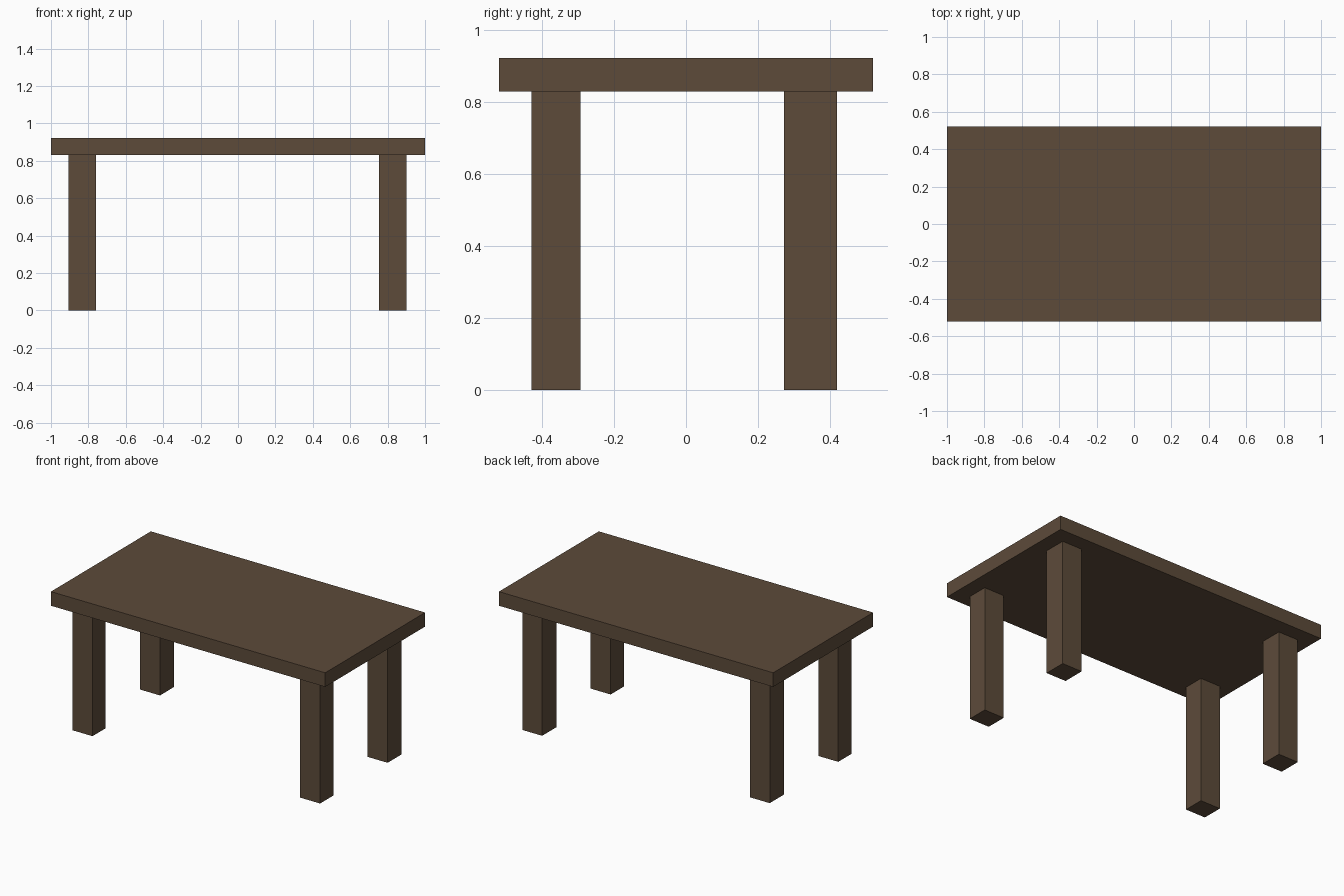
import bpy

if "Cube" in bpy.data.objects:
    bpy.data.objects.remove(bpy.data.objects["Cube"])

wood = bpy.data.materials.new("dark_wood")
wood.diffuse_color = (0.109, 0.070, 0.042, 1)
wood.use_nodes = True
wood.node_tree.nodes["Principled BSDF"].inputs["Base Color"].default_value = wood.diffuse_color


def box(name, x, y, z):
    """Box spanning the given (min, max) range on each axis."""
    spans = (x, y, z)
    bpy.ops.mesh.primitive_cube_add(size=1, location=[(a + b) / 2 for a, b in spans])
    ob = bpy.context.object
    ob.name = name
    ob.scale = [b - a for a, b in spans]
    bpy.ops.object.transform_apply(location=False, rotation=False, scale=True)
    ob.data.materials.append(wood)
    return ob


# Thick rectangular top
UNDERSIDE = 0.83
box("table_top", (-1, 1), (-0.52, 0.52), (UNDERSIDE, 0.923))

# Four square legs
leg_x = {"left": (-0.905, -0.76), "right": (0.755, 0.90)}
leg_y = {"front": (-0.43, -0.293), "back": (0.273, 0.42)}
for side, x in leg_x.items():
    for end, y in leg_y.items():
        box(f"{end}_{side}_leg", x, y, (0, UNDERSIDE))
